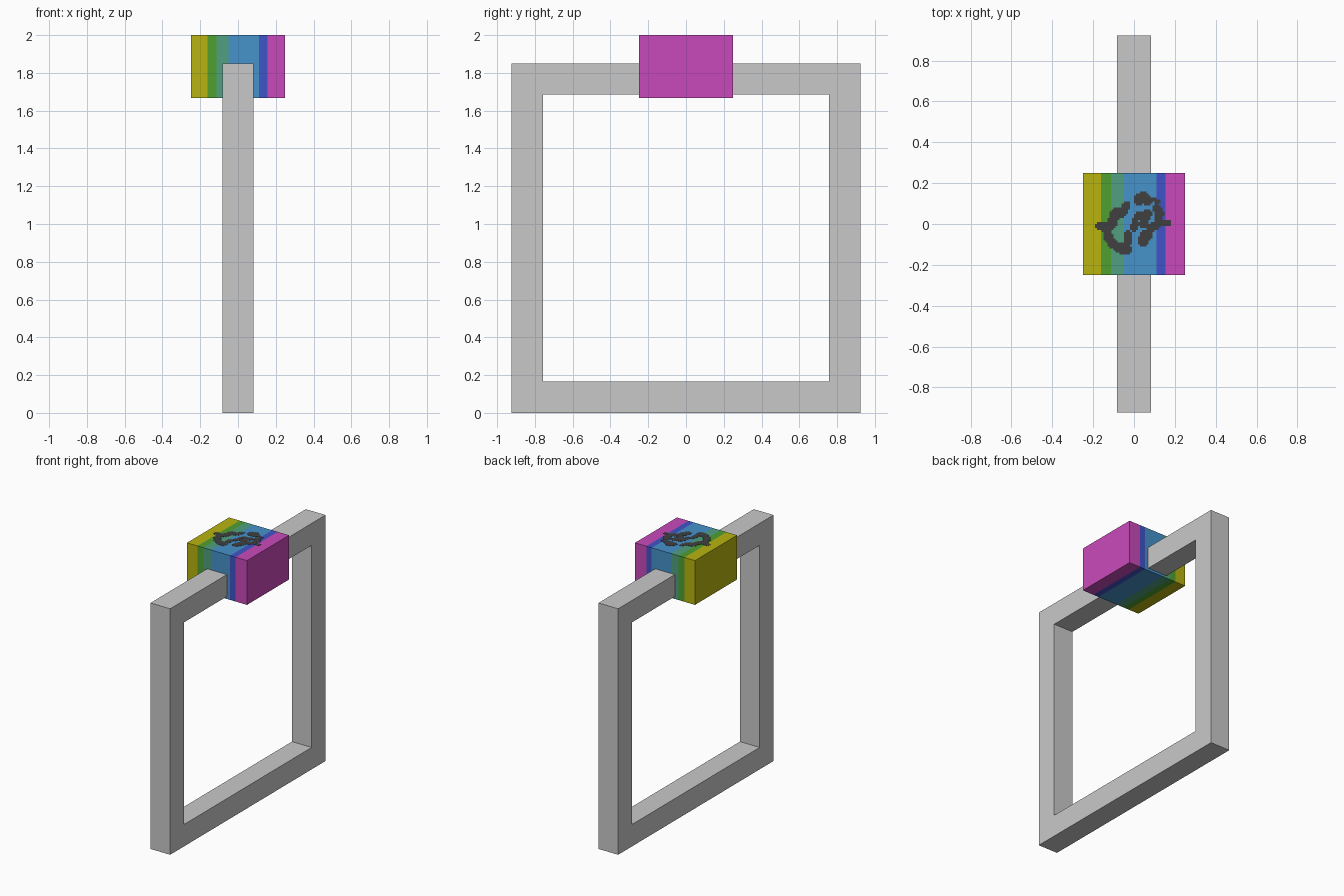
import bpy, bmesh
from mathutils import Vector

if "Cube" in bpy.data.objects:
    bpy.data.objects.remove(bpy.data.objects["Cube"])


def srgb(r, g, b):
    def lin(c):
        c /= 255
        return c / 12.92 if c <= 0.04045 else ((c + 0.055) / 1.055) ** 2.4
    return (lin(r), lin(g), lin(b), 1)


def material(name, rgb):
    m = bpy.data.materials.new(name)
    m.diffuse_color = srgb(*rgb)
    m.use_nodes = True
    m.node_tree.nodes["Principled BSDF"].inputs["Base Color"].default_value = m.diffuse_color
    return m


def finish(name, bm, mats):
    me = bpy.data.meshes.new(name)
    bm.to_mesh(me)
    bm.free()
    for m in mats:
        me.materials.append(m)
    ob = bpy.data.objects.new(name, me)
    bpy.context.collection.objects.link(ob)
    return ob


grey = material("light grey", (201, 201, 201))
dark = material("charcoal", (64, 64, 64))
band_mats = [material("yellow", (184, 180, 16)), material("green", (80, 160, 48)),
             material("teal", (80, 160, 128)), material("blue", (70, 146, 203)),
             material("indigo", (64, 84, 200)), material("magenta", (201, 74, 187))]

# Square band: rectangular ring profile extruded across x
HALF_W, HALF_Y, TOP, BAR = 0.082, 0.923, 1.85, 0.165
bm = bmesh.new()
outer, inner = [[bm.verts.new((-HALF_W, y, z)) for y, z in
                 ((-HALF_Y + d, d), (HALF_Y - d, d), (HALF_Y - d, TOP - d), (-HALF_Y + d, TOP - d))]
                for d in (0, BAR)]
for i in range(4):
    j = (i + 1) % 4
    bm.faces.new((outer[i], outer[j], inner[j], inner[i]))
ring = bmesh.ops.extrude_face_region(bm, geom=bm.faces[:])
bmesh.ops.translate(bm, vec=(2 * HALF_W, 0, 0),
                    verts=[g for g in ring["geom"] if isinstance(g, bmesh.types.BMVert)])
bmesh.ops.recalc_face_normals(bm, faces=bm.faces[:])
finish("square_band", bm, [grey])

# Striped block: box sliced along x, one colour per slice
CUTS = (-0.162, -0.113, -0.05, 0.11, 0.155)
bm = bmesh.new()
bmesh.ops.create_cube(bm, size=1)
bmesh.ops.scale(bm, vec=(0.5, 0.5, 0.333), verts=bm.verts[:])
bmesh.ops.translate(bm, vec=(0, 0, 1.8335), verts=bm.verts[:])
for x in CUTS:
    bmesh.ops.bisect_plane(bm, geom=bm.verts[:] + bm.edges[:] + bm.faces[:],
                           plane_co=(x, 0, 0), plane_no=(1, 0, 0))
for f in bm.faces:
    f.material_index = sum(f.calc_center_median().x > x for x in CUTS)
finish("striped_block", bm, band_mats)

# Abstract speckle on top: small square tiles kept where close to a stroke
STROKES = [
    (0.024, [(-0.165, -0.01), (-0.13, -0.015), (-0.13, -0.06), (-0.1, -0.1)]),
    (0.026, [(-0.11, 0.0), (-0.09, 0.05), (-0.065, 0.055)]),
    (0.020, [(-0.05, 0.065), (-0.035, 0.09)]),
    (0.028, [(-0.07, -0.115), (-0.035, -0.125)]),
    (0.019, [(-0.03, -0.05), (-0.03, -0.085)]),
    (0.017, [(0.0, -0.02), (0.005, 0.02), (0.025, 0.045)]),
    (0.027, [(0.025, 0.12), (0.045, 0.135), (0.065, 0.115)]),
    (0.012, [(0.09, 0.12), (0.12, 0.11)]),
    (0.027, [(0.045, -0.08), (0.06, -0.055)]),
    (0.022, [(0.045, 0.0), (0.065, 0.05)]),
    (0.022, [(0.085, -0.02), (0.115, 0.0), (0.125, 0.05), (0.11, 0.075)]),
    (0.014, [(0.13, 0.01), (0.17, 0.003)]),
]


def distance(p, a, b):
    t = max(0, min(1, (p - a).dot(b - a) / (b - a).length_squared))
    return (p - a - t * (b - a)).length


def inked(p):
    return any(distance(p, Vector(a), Vector(b)) < r
               for r, pts in STROKES for a, b in zip(pts, pts[1:]))


bm = bmesh.new()
bmesh.ops.create_grid(bm, x_segments=40, y_segments=40, size=0.2)
bmesh.ops.delete(bm, context="FACES", geom=[
    f for f in bm.faces if not inked(f.calc_center_median().xy)])
bmesh.ops.translate(bm, vec=(0, 0, 1.9995), verts=bm.verts[:])
speckle = finish("speckle_plate", bm, [dark])
mod = speckle.modifiers.new("thickness", "SOLIDIFY")
mod.thickness = 0.002
mod.offset = 1
